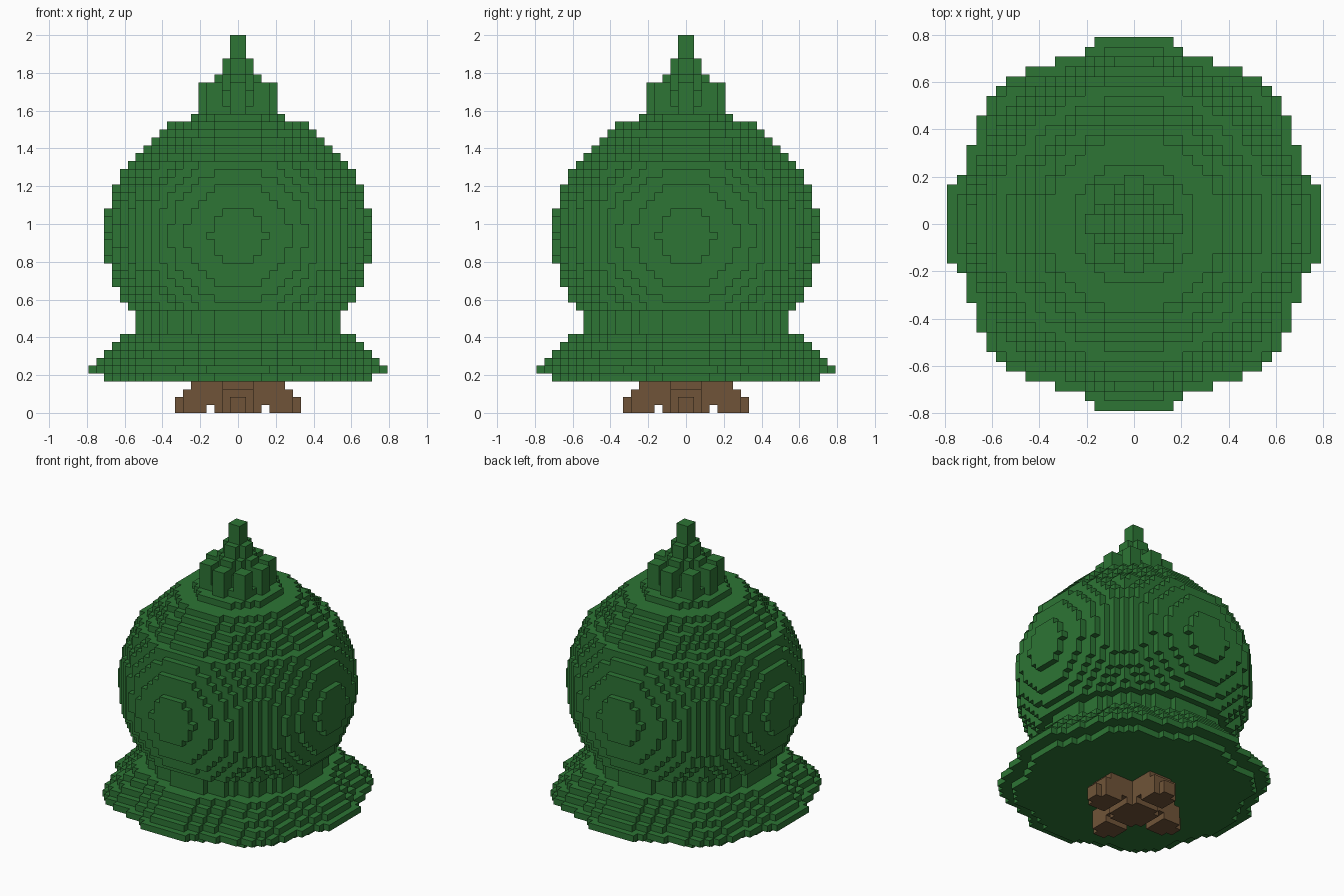
import bpy, bmesh, math
from mathutils import Vector

cube = bpy.data.objects.get("Cube")
if cube:
    bpy.data.objects.remove(cube, do_unlink=True)

V = 2 / 48  # block size: the tree is 48 blocks tall


def material(name, rgb):
    m = bpy.data.materials.new(name)
    m.use_nodes = True
    m.diffuse_color = (*rgb, 1)
    m.node_tree.nodes["Principled BSDF"].inputs["Base Color"].default_value = (*rgb, 1)
    return m


GREEN = material("leaf green", (0.026, 0.178, 0.035))
BROWN = material("bark brown", (0.162, 0.088, 0.040))


def disc(z, radius, wave=0.0):
    """Blocks of one layer inside a circle, optionally with eight soft lobes."""
    cells = set()
    n = int(radius) + 2
    for i in range(-n, n):
        for j in range(-n, n):
            x, y = i + 0.5, j + 0.5
            if math.hypot(x, y) < radius + wave * math.cos(8 * math.atan2(y, x)):
                cells.add((i, j, z))
    return cells


def box(x0, x1, y0, y1, z0, z1):
    return {(i, j, k) for i in range(x0, x1) for j in range(y0, y1) for k in range(z0, z1)}


def turned(cells):
    """Repeat blocks in four quarter turns around the vertical axis."""
    out = set()
    for _ in range(4):
        out |= cells
        cells = {(-j - 1, i, k) for i, j, k in cells}
    return out


def build(name, cells, mat):
    """Make a mesh of the outer faces of a set of blocks."""
    bm = bmesh.new()
    verts = {}

    def vert(p):
        key = tuple(round(c) for c in p)
        if key not in verts:
            verts[key] = bm.verts.new(Vector(key) * V)
        return verts[key]

    for cell in cells:
        for axis in range(3):
            for side in (0, 1):
                near = list(cell)
                near[axis] += 1 if side else -1
                if tuple(near) in cells:
                    continue
                base = Vector(cell)
                base[axis] += side
                u, w = Vector((0, 0, 0)), Vector((0, 0, 0))
                u[(axis + 1) % 3] = 1
                w[(axis + 2) % 3] = 1
                ring = [base, base + u, base + u + w, base + w]
                if not side:
                    ring.reverse()
                bm.faces.new([vert(p) for p in ring])
    mesh = bpy.data.meshes.new(name)
    bm.to_mesh(mesh)
    bm.free()
    mesh.materials.append(mat)
    ob = bpy.data.objects.new(name, mesh)
    bpy.context.collection.objects.link(ob)
    return ob


# Trunk hub with four roots that taper upwards
trunk = set()
for z in range(4):
    trunk |= disc(z, 3.2)
root = box(4, 7, -2, 2, 0, 2) | box(7, 8, -1, 1, 0, 2)
root |= box(2, 5, -2, 2, 1, 4) | box(5, 7, -2, 2, 2, 3) | box(5, 6, -2, 2, 3, 4)
trunk |= turned(root)
build("trunk_with_roots", trunk, BROWN)

# Flared lower branches
skirt = set()
for z, half in enumerate((17, 19, 18, 17, 16, 15), start=4):
    skirt |= disc(z, half - 0.2, 0.65)
build("lower_branches", skirt, GREEN)

# Round foliage with a straight neck under it
ball = set()
for z in range(10, 13):
    ball |= disc(z, 12.9)
for z in range(13, 32):
    ball |= disc(z, math.sqrt(285 - (z - 22) ** 2))
for z, radius in enumerate((12.9, 12, 11, 10, 9, 6.3), start=32):
    ball |= disc(z, radius)
build("round_foliage", ball, GREEN)

# Stepped spire
spire = set()
for z, radius in enumerate((4, 3.6, 3.2, 2.9, 2.6, 1.8, 1.8, 0.8, 0.8, 0.8), start=38):
    spire |= disc(z, radius)

# Ring of eight short posts around the spire
spire |= turned(box(3, 5, -1, 1, 38, 42) | box(2, 4, 2, 4, 38, 42))
build("top_spire", spire, GREEN)
